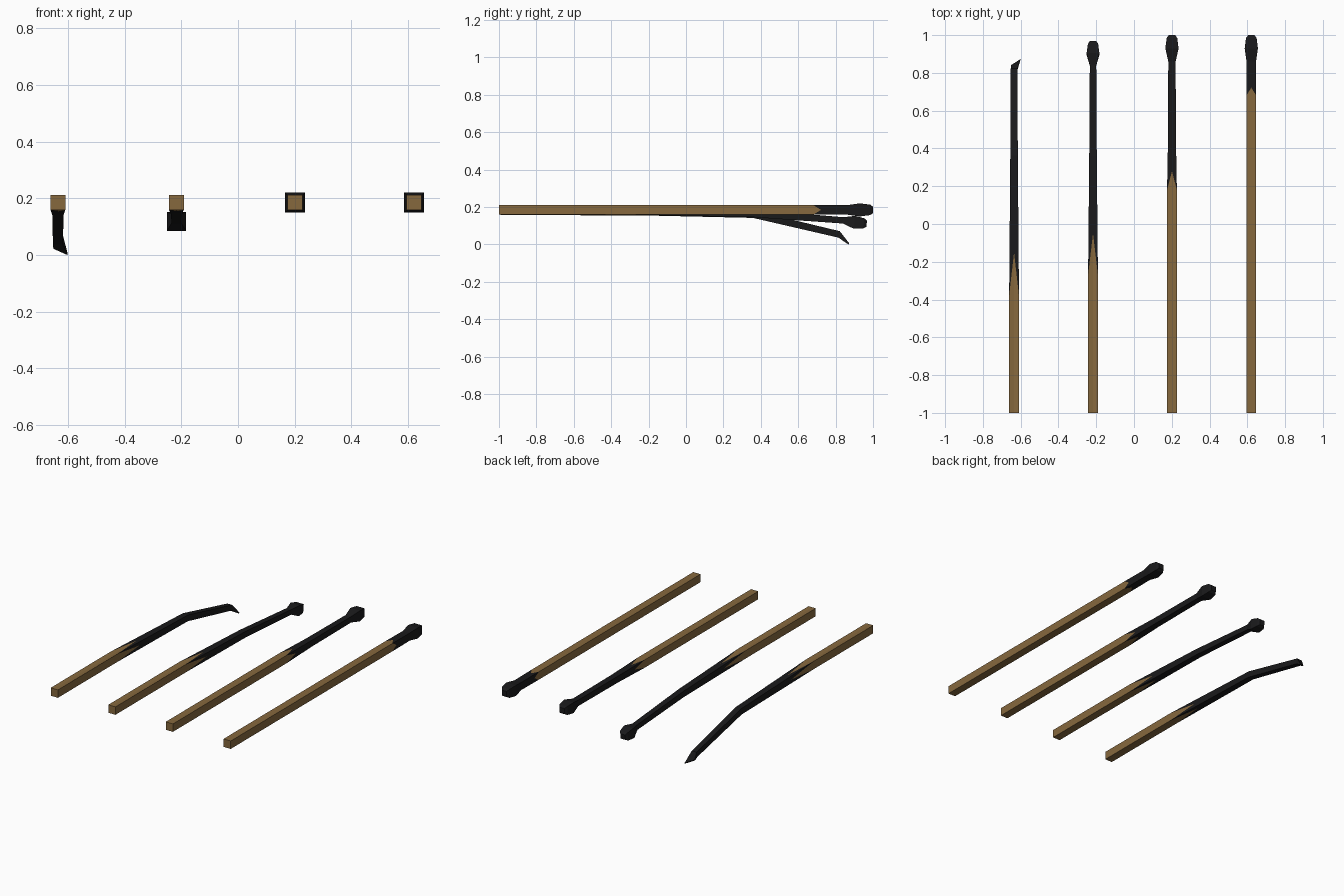
import bpy, bmesh, math

if "Cube" in bpy.data.objects:
    bpy.data.objects.remove(bpy.data.objects["Cube"])

def material(name, color):
    m = bpy.data.materials.new(name)
    m.diffuse_color = color
    m.use_nodes = True
    m.node_tree.nodes["Principled BSDF"].inputs["Base Color"].default_value = m.diffuse_color
    return m

WOOD = material("wood", (0.24, 0.14, 0.048, 1))
CHAR = material("charred", (0.01, 0.01, 0.011, 1))
R, Z = 0.026, 0.185
# square section with a point in the middle of each side
SECTION = [(-1, -1), (0, -1), (1, -1), (1, 0), (1, 1), (0, 1), (-1, 1), (-1, 0)]


def match(name, x, char_start, char_tip, stations, shear_tip=False):
    """Square stick; stations are (y, z, half width) along the charred part."""
    bm = bmesh.new()
    rings = [[bm.verts.new((x + a * R, -1, Z + b * R)) for a, b in SECTION]]

    # jagged edge between wood and char: side middles reach further than corners
    y1, z1, r1 = stations[0]
    t = (char_tip - char_start) / (y1 - char_start)
    rm, zm = R + (r1 - R) * t, Z + (z1 - Z) * t
    jag = []
    for a, b in SECTION:
        if a * b:
            co = (x + a * R, char_start, Z + b * R)
        else:
            co = (x + a * rm, char_tip, zm + b * rm)
        jag.append(bm.verts.new(co))
    rings.append(jag)

    # charred shaft and head, sections tilted to follow the bend
    for i, (y, z, r) in enumerate(stations):
        p = stations[i - 1] if i else (char_start, Z, R)
        q = stations[min(i + 1, len(stations) - 1)]
        ang = math.atan2(q[1] - p[1], q[0] - p[0])
        rings.append([bm.verts.new((x + a * r, y - b * r * math.sin(ang),
                                    z + b * r * math.cos(ang))) for a, b in SECTION])

    # burnt-through end: slanted, drooping sliver
    if shear_tip:
        rings.append([bm.verts.new((x + 0.009 + a * 0.025,
                                    0.855 + a * 0.016 + b * 0.002,
                                    0.014 - a * 0.011 + b * 0.003)) for a, b in SECTION])

    for i, (lo, hi) in enumerate(zip(rings, rings[1:])):
        for k in range(8):
            n = (k + 1) % 8
            f = bm.faces.new((lo[k], lo[n], hi[n], hi[k]))
            f.material_index = 0 if i == 0 else 1
    bm.faces.new(rings[0])
    bm.faces.new(rings[-1]).material_index = 1
    bmesh.ops.recalc_face_normals(bm, faces=bm.faces)
    me = bpy.data.meshes.new(name)
    bm.to_mesh(me)
    bm.free()
    me.materials.append(WOOD)
    me.materials.append(CHAR)
    ob = bpy.data.objects.new(name, me)
    bpy.context.collection.objects.link(ob)
    return ob


def head(y, r):
    return [(y - 0.07, Z, r), (y, Z, 0.035), (y + 0.055, Z, 0.028), (y + 0.07, Z, 0.017)]


# from barely burnt to burnt through
match("match_slightly_burnt", 0.621, 0.68, 0.722, [(0.79, Z, 0.0255)] + head(0.93, 0.025))
match("match_half_burnt", 0.201, 0.18, 0.28, [(0.45, Z, 0.021)] + head(0.93, 0.0195))
match("match_bent", -0.217, -0.27, -0.05,
      [(0.36, 0.166, 0.020), (0.84, 0.129, 0.017), (0.90, 0.119, 0.034),
       (0.951, 0.113, 0.027), (0.966, 0.111, 0.017)])
match("match_burnt_through", -0.635, -0.38, -0.15,
      [(0.36, 0.162, 0.020), (0.818, 0.054, 0.0175)], shear_tip=True)
